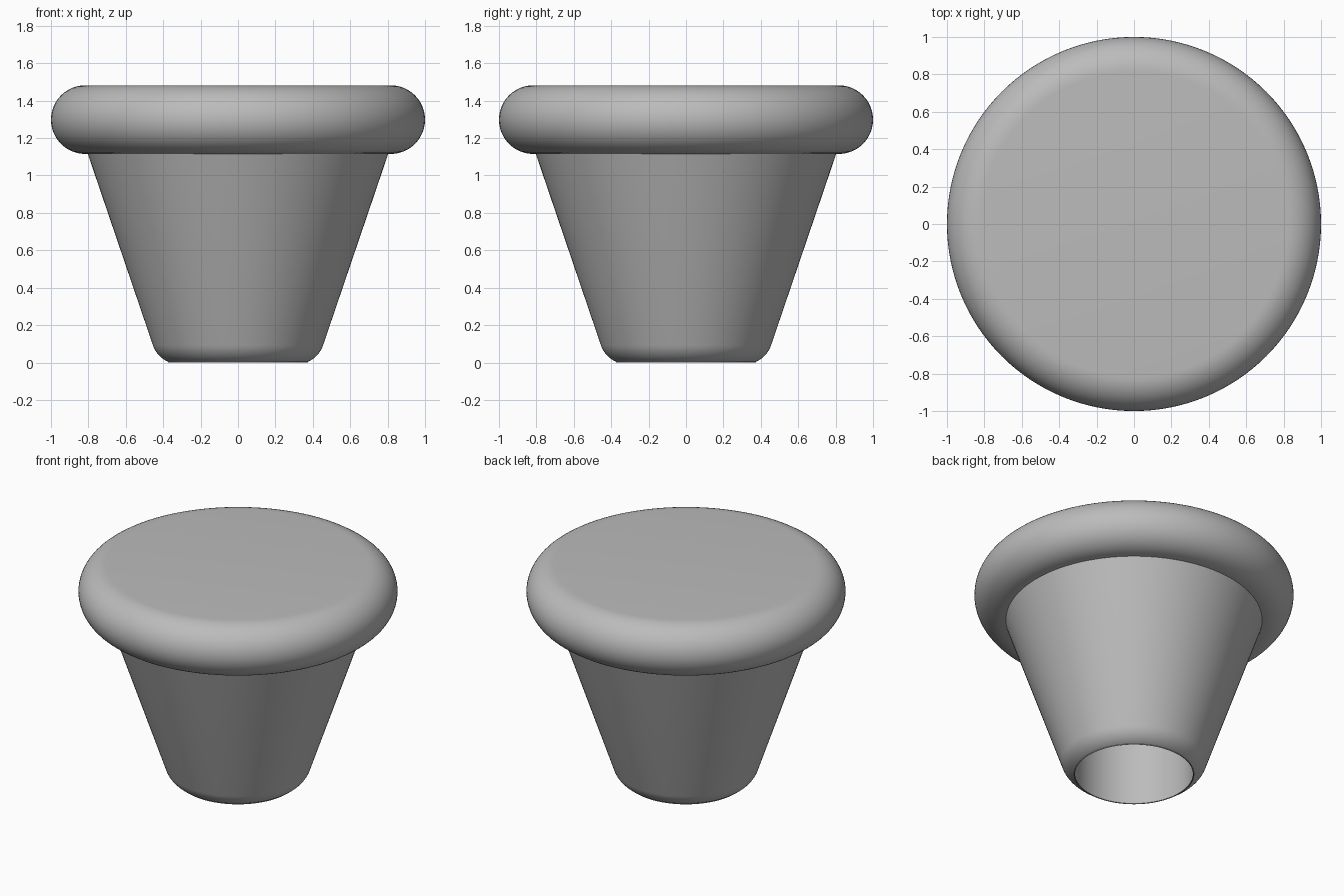
import bpy, bmesh, math
from mathutils import Vector

cube = bpy.data.objects.get("Cube")
if cube:
    bpy.data.objects.remove(cube, do_unlink=True)

SIDES = 128

# Single rubber colour
rubber = bpy.data.materials.new("grey rubber")
rubber.use_nodes = True
GREY = (0.5, 0.5, 0.5, 1)
rubber.diffuse_color = GREY
rubber.node_tree.nodes["Principled BSDF"].inputs["Base Color"].default_value = GREY


def lathe(name, profile):
    """Spin an (r, z) profile around the z axis."""
    bm = bmesh.new()
    verts = [bm.verts.new((r, 0, z)) for r, z in profile]
    edges = [bm.edges.new(pair) for pair in zip(verts, verts[1:])]
    bmesh.ops.spin(bm, geom=verts + edges, cent=(0, 0, 0), axis=(0, 0, 1),
                   angle=math.tau, steps=SIDES)
    bmesh.ops.remove_doubles(bm, verts=bm.verts, dist=0.0001)
    bmesh.ops.recalc_face_normals(bm, faces=bm.faces)
    mesh = bpy.data.meshes.new(name)
    bm.to_mesh(mesh)
    bm.free()
    mesh.materials.append(rubber)
    obj = bpy.data.objects.new(name, mesh)
    bpy.context.collection.objects.link(obj)
    bpy.ops.object.select_all(action='DESELECT')
    obj.select_set(True)
    bpy.context.view_layer.objects.active = obj
    bpy.ops.object.shade_smooth_by_angle(angle=math.radians(35))
    return obj


def arc(cr, cz, radius, start, end, steps):
    """Points on a circular arc, angles in degrees."""
    angles = [math.radians(start + (end - start) * i / steps) for i in range(steps + 1)]
    return [(cr + radius * math.cos(a), cz + radius * math.sin(a)) for a in angles]


# Bumper: tapered stem, half-round rim, flat top and a blind bore from below
BORE, BORE_TOP = 0.375, 1.11
RIM_BOTTOM, RIM_TOP = 1.115, 1.482
rim_r = (RIM_TOP - RIM_BOTTOM) / 2
rim = arc(1 - rim_r, RIM_BOTTOM + rim_r, rim_r, -90, 90, 24)
foot = arc(0.313, 0.141, 0.15, -68, -18.5, 10)
profile = ([(0, BORE_TOP), (BORE, BORE_TOP), (BORE, 0)] + foot
           + [(0.803, RIM_BOTTOM)] + rim + [(0, RIM_TOP)])
lathe("bumper", profile)
